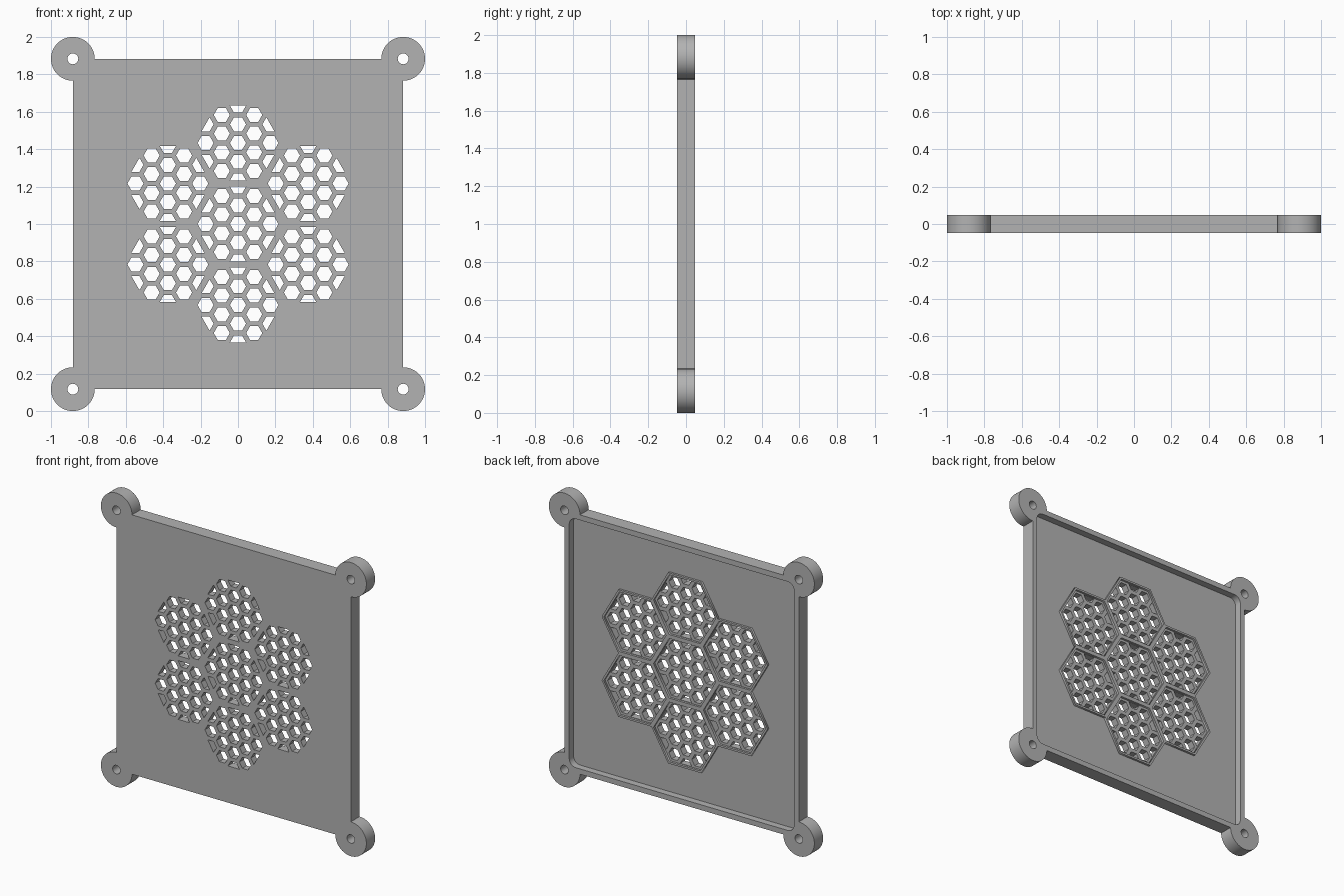
import bpy, bmesh
from math import sin, cos, pi, radians, sqrt

if "Cube" in bpy.data.objects:
    bpy.data.objects.remove(bpy.data.objects["Cube"])

HALF = 0.047        # half thickness of the cover
CORNER = 0.883      # plate edge and ear centres
EAR_R = 0.117
SCREW_R = 0.029
TRAY = 0.847        # half width of the rear tray
FLOOR = 0.0         # y of the tray floor
CELL = 0.433        # pitch of the large hexagons
PITCH = 0.1         # pitch of the small holes
HOLE_R = 0.043

grey = bpy.data.materials.new("grey plastic")
grey.use_nodes = True
grey.diffuse_color = (0.45, 0.45, 0.45, 1)
grey.node_tree.nodes["Principled BSDF"].inputs["Base Color"].default_value = grey.diffuse_color


def arc(cx, cy, r, start, end, steps):
    """Points along an arc, angles in degrees."""
    angles = [radians(start + (end - start) * i / steps) for i in range(steps + 1)]
    return [(cx + r * cos(a), cy + r * sin(a)) for a in angles]


def ring(cx, cy, r, sides):
    return arc(cx, cy, r, 0, 360, sides)[:-1]


def lattice(pitch, radius):
    """Centres of a hexagonal grid with the steps from the middle."""
    cells = []
    for q in range(-radius, radius + 1):
        for s in range(-radius, radius + 1):
            if abs(q + s) <= radius:
                cells.append((q * pitch * sqrt(3) / 2, (s + q / 2) * pitch))
    return cells


def extruded(name, loops, y0, y1):
    """Solid with the given outline and holes, upright between y0 and y1."""
    curve = bpy.data.curves.new(name, 'CURVE')
    curve.dimensions = '2D'
    curve.fill_mode = 'BOTH'
    curve.extrude = (y1 - y0) / 2
    for loop in loops:
        spline = curve.splines.new('POLY')
        spline.points.add(len(loop) - 1)
        for point, (x, y) in zip(spline.points, loop):
            point.co = (x, y, 0, 1)
        spline.use_cyclic_u = True
    temp = bpy.data.objects.new(name + " curve", curve)
    bpy.context.collection.objects.link(temp)
    deps = bpy.context.evaluated_depsgraph_get()
    mesh = bpy.data.meshes.new_from_object(temp.evaluated_get(deps))
    bpy.data.objects.remove(temp)
    bm = bmesh.new()
    bm.from_mesh(mesh)
    bmesh.ops.remove_doubles(bm, verts=bm.verts, dist=0.0001)
    for v in bm.verts:
        x, y, z = v.co
        v.co = (x, (y0 + y1) / 2 - z, y + 1)
    bmesh.ops.recalc_face_normals(bm, faces=bm.faces)
    bm.to_mesh(mesh)
    bm.free()
    mesh.materials.clear()
    mesh.materials.append(grey)
    obj = bpy.data.objects.new(name, mesh)
    bpy.context.collection.objects.link(obj)
    return obj


# Square outline with round screw ears, plus the screw holes
outline, tray, holes = [], [], []
for turn, (sx, sy) in enumerate([(1, 1), (-1, 1), (-1, -1), (1, -1)]):
    a = 90 * turn
    outline += arc(sx * CORNER, sy * CORNER, EAR_R, a - 90, a + 180, 48)
    tray += arc(sx * (TRAY - 0.05), sy * (TRAY - 0.05), 0.05, a, a + 90, 10)
    holes.append(ring(sx * CORNER, sy * CORNER, SCREW_R, 32))

# Honeycomb holes: whole inside each large hexagon, halved on its sides
for cx, cy in lattice(CELL, 1):
    holes += [ring(cx + x, cy + y, HOLE_R, 6) for x, y in lattice(PITCH, 2)
              if sqrt(x * x + y * y) < 1.9 * PITCH]
    for k in range(6):
        d = 30 + 60 * k
        x = cx + 2 * PITCH * cos(radians(d))
        y = cy + 2 * PITCH * sin(radians(d))
        holes.append(arc(x, y, HOLE_R, d + 90, d + 270, 3))

cover = extruded("cover_plate", [outline] + holes, -HALF, HALF)

# Rear tray cut out of the plate
cutter = extruded("tray_cutter", [tray], FLOOR, HALF + 0.05)
cutter.hide_render = True
cut = cover.modifiers.new("tray", 'BOOLEAN')
cut.operation = 'DIFFERENCE'
cut.solver = 'EXACT'
cut.object = cutter
bpy.ops.object.select_all(action='DESELECT')
bpy.context.view_layer.objects.active = cover
cover.select_set(True)
bpy.ops.object.modifier_apply(modifier=cut.name)
bpy.data.objects.remove(cutter)
bpy.ops.object.shade_smooth_by_angle(angle=radians(30))

# Raised frames around the large hexagons on the tray floor
for i, (cx, cy) in enumerate(lattice(CELL, 1)):
    extruded("hexagon_frame_%d" % (i + 1),
             [ring(cx, cy, CELL / sqrt(3), 6), ring(cx, cy, 0.203 * 2 / sqrt(3), 6)],
             FLOOR - 0.002, FLOOR + 0.015)
